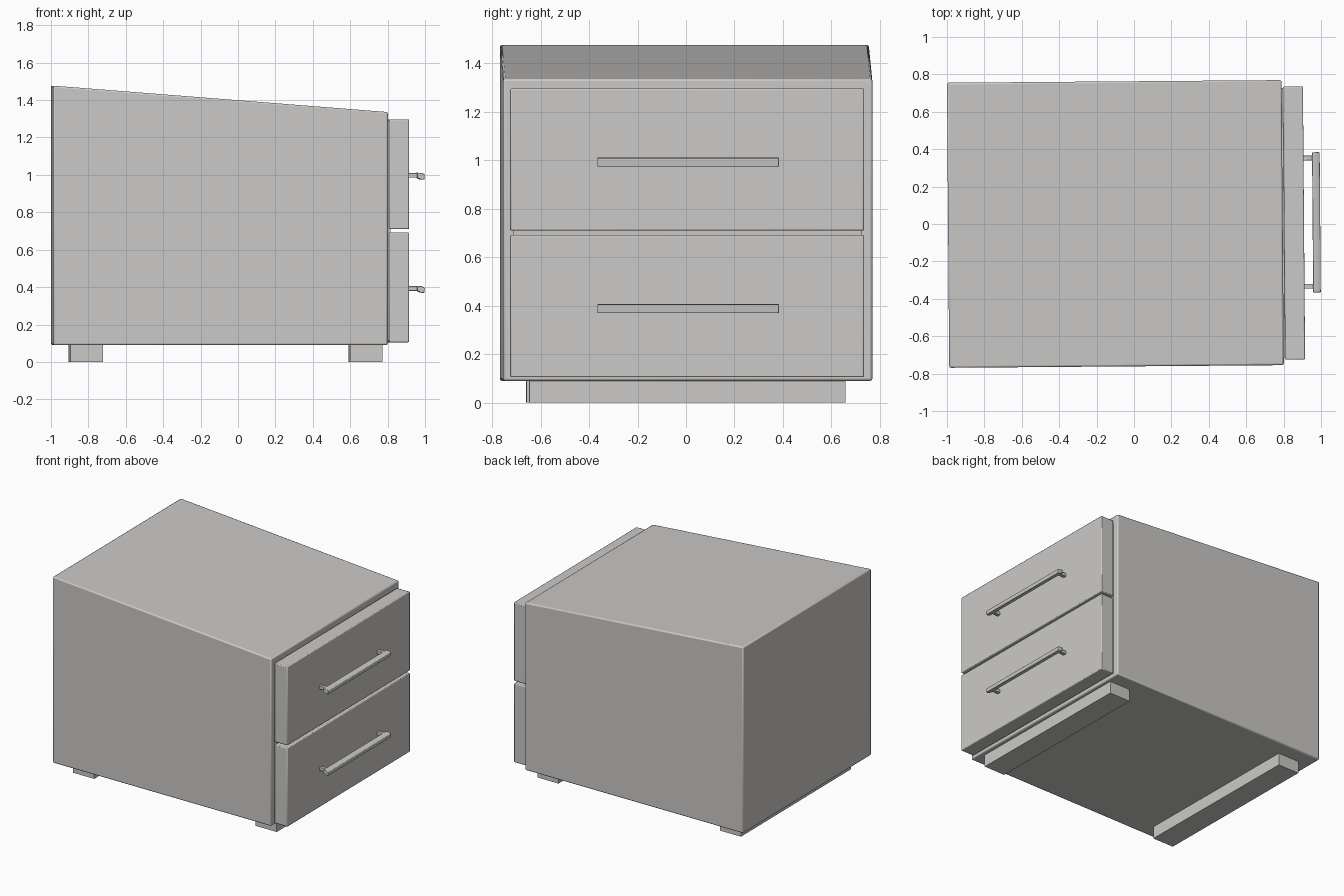
import bpy
import math
from mathutils import Matrix

cube = bpy.data.objects.get("Cube")
if cube:
    bpy.data.objects.remove(cube, do_unlink=True)

# Single flat colour
grey = bpy.data.materials.new("warm_grey")
grey.use_nodes = True
colour = (0.6, 0.59, 0.575, 1)
grey.diffuse_color = colour
grey.node_tree.nodes["Principled BSDF"].inputs["Base Color"].default_value = colour

# The whole cabinet is turned very slightly about the vertical axis
TWIST = Matrix.Rotation(math.radians(0.45), 4, "Z")


def prism(name, profile, y0, y1, bevel=0.0):
    """Extrude a counter-clockwise x-z profile from y0 to y1."""
    n = len(profile)
    verts = [(x, y, z) for y in (y0, y1) for x, z in profile]
    faces = [tuple(range(n)), tuple(reversed(range(n, 2 * n)))]
    faces += [(i, i + n, (i + 1) % n + n, (i + 1) % n) for i in range(n)]
    mesh = bpy.data.meshes.new(name)
    mesh.from_pydata(verts, [], faces)
    mesh.transform(TWIST)
    mesh.materials.append(grey)
    obj = bpy.data.objects.new(name, mesh)
    bpy.context.collection.objects.link(obj)
    if bevel:
        mod = obj.modifiers.new("soft_edges", "BEVEL")
        mod.width = bevel
        mod.segments = 2
    return obj


def box(name, x0, x1, y0, y1, z0, z1, bevel=0.0):
    return prism(name, [(x0, z0), (x1, z0), (x1, z1), (x0, z1)], y0, y1, bevel)


# Carcass with a top that slopes down towards the drawers
prism("carcass", [(-0.994, 0.09), (0.795, 0.09), (0.795, 1.336), (-0.994, 1.477)],
      -0.761, 0.763, 0.009)

# Recessed strip joining the drawers to the carcass
box("drawer_backing", 0.78, 0.81, -0.72, 0.72, 0.115, 1.285)

# Feet: two runners across the width
for name, x0 in (("back_runner", -0.9), ("front_runner", 0.595)):
    box(name, x0, x0 + 0.172, -0.653, 0.653, 0, 0.1)

# Drawers, each with a bar handle on two posts
for name, z in (("lower", 0.105), ("upper", 0.71)):
    box(name + "_drawer", 0.802, 0.909, -0.732, 0.728, z, z + 0.587, 0.006)
    h = z + 0.288
    bar = [(0.955, h - 0.013), (0.973, h - 0.022), (0.993, h - 0.024),
           (0.996, h + 0.004), (0.98, h + 0.012), (0.955, h + 0.014)]
    prism(name + "_handle_bar", bar, -0.373, 0.376, 0.003)
    for side, y in (("right", -0.34), ("left", 0.345)):
        box(f"{name}_{side}_handle_post", 0.9, 0.965, y - 0.013, y + 0.013,
            h - 0.013, h + 0.012, 0.003)

# Smooth the bevels while keeping the flat faces crisp
for obj in bpy.context.collection.objects:
    if obj.type == "MESH" and obj.modifiers:
        bpy.context.view_layer.objects.active = obj
        obj.select_set(True)
        bpy.ops.object.shade_smooth_by_angle(angle=math.radians(30))
        obj.select_set(False)
